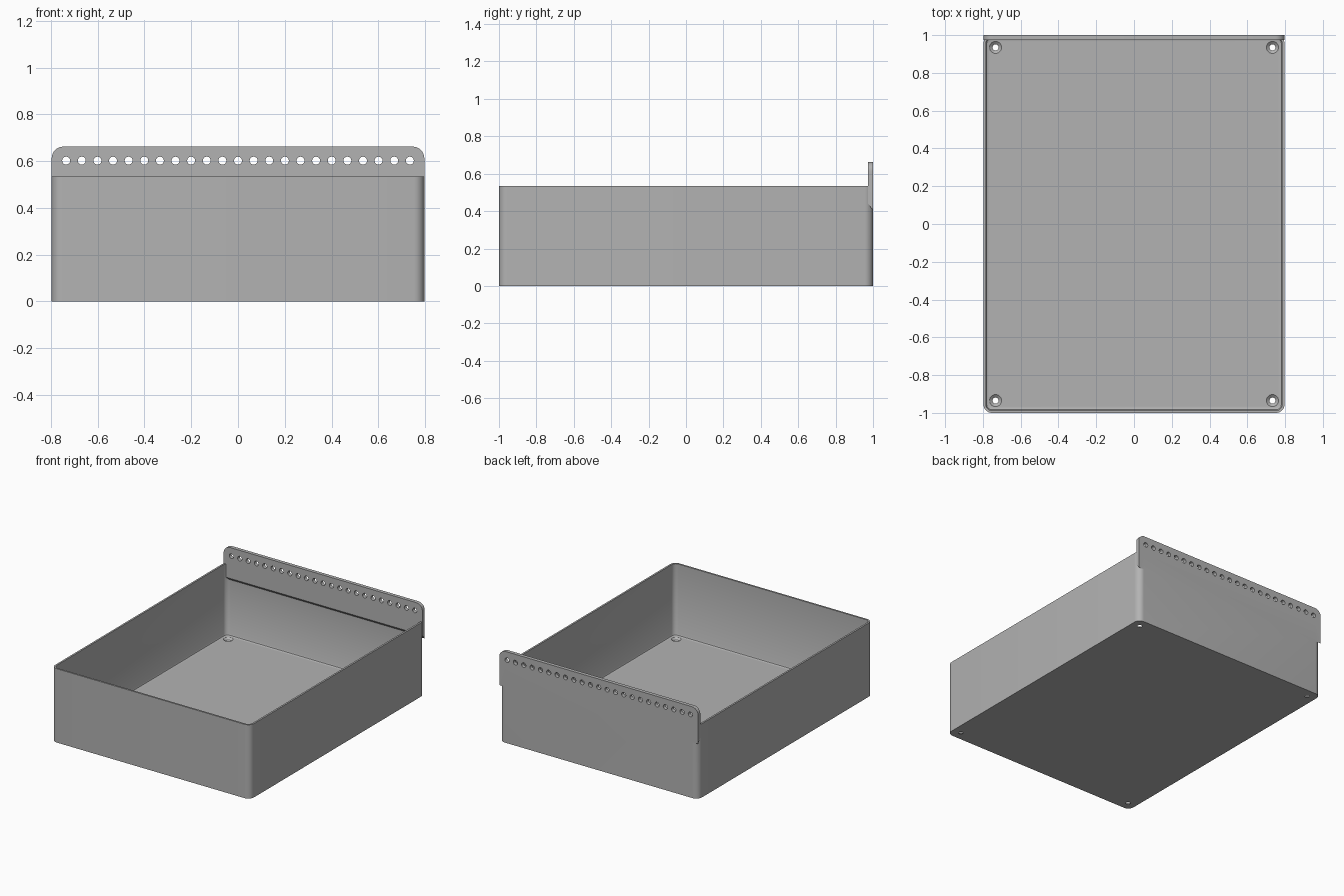
import bpy, bmesh
from math import pi, sin, cos

old = bpy.data.objects.get("Cube")
if old:
    bpy.data.objects.remove(old, do_unlink=True)

HX, HY, H = 0.797, 1.0, 0.535       # half width, half depth, wall height
WALL, FLOOR = 0.013, 0.016
RAIL_Y, RAIL_LOW, RAIL_TOP = 0.974, 0.405, 0.662

grey = bpy.data.materials.new("plain grey")
grey.use_nodes = True
COLOUR = (0.45, 0.45, 0.45, 1)
grey.diffuse_color = COLOUR
grey.node_tree.nodes["Principled BSDF"].inputs["Base Color"].default_value = COLOUR


def arc(cx, cy, r, start, steps=8):
    """Quarter circle, anticlockwise."""
    return [(cx + r * cos(start + pi / 2 * i / steps),
             cy + r * sin(start + pi / 2 * i / steps)) for i in range(steps + 1)]


def rounded_rect(hx, hy, r):
    pts = []
    for k, (sx, sy) in enumerate([(1, 1), (-1, 1), (-1, -1), (1, -1)]):
        pts += arc(sx * (hx - r), sy * (hy - r), r, k * pi / 2)
    return pts


def loft(name, rings):
    """Closed solid through rings of equal point count."""
    bm = bmesh.new()
    loops = [[bm.verts.new(p) for p in ring] for ring in rings]
    n = len(loops[0])
    for a, b in zip(loops, loops[1:]):
        for i in range(n):
            j = (i + 1) % n
            bm.faces.new((a[i], a[j], b[j], b[i]))
    bm.faces.new(loops[0][::-1])
    bm.faces.new(loops[-1])
    bmesh.ops.recalc_face_normals(bm, faces=bm.faces)
    mesh = bpy.data.meshes.new(name)
    bm.to_mesh(mesh)
    bm.free()
    mesh.materials.append(grey)
    obj = bpy.data.objects.new(name, mesh)
    bpy.context.collection.objects.link(obj)
    return obj


def turned(name, centre, profile, along_y=False):
    """Round cutter from (radius, distance) pairs along z or y."""
    cx, cy, cz = centre
    rings = []
    for r, d in profile:
        ring = []
        for i in range(24):
            u, v = r * cos(i * pi / 12), r * sin(i * pi / 12)
            ring.append((cx + u, cy + d, cz + v) if along_y else (cx + u, cy + v, cz + d))
        rings.append(ring)
    return loft(name, rings)


def combine(target, others, operation):
    """Apply a boolean with each helper, then remove the helper."""
    bpy.context.view_layer.objects.active = target
    for other in others:
        other.hide_render = True
        mod = target.modifiers.new("boolean", "BOOLEAN")
        mod.operation, mod.solver, mod.object = operation, "EXACT", other
        bpy.ops.object.modifier_apply(modifier=mod.name)
        bpy.data.objects.remove(other, do_unlink=True)


# Open tray with rounded corners and a small fillet around the floor
levels = [(0, 0), (0, H), (WALL, H), (WALL, FLOOR + 0.012),
          (WALL + 0.004, FLOOR + 0.004), (WALL + 0.012, FLOOR)]
tray = loft("tray", [[(x, y, z) for x, y in rounded_rect(HX - d, HY - d, 0.045 - d)]
                     for d, z in levels])

# Back rail: rounded top corners, underside sloping up towards the inside
outline = [(-HX, RAIL_LOW), (HX, RAIL_LOW)]
outline += arc(HX - 0.05, RAIL_TOP - 0.05, 0.05, 0)
outline += arc(-HX + 0.05, RAIL_TOP - 0.05, 0.05, pi / 2)
inner = [(x, RAIL_Y, z + (0.033 if z == RAIL_LOW else 0)) for x, z in outline]
outer = [(x, HY, z) for x, z in outline]
rail = loft("back_rail", [inner, outer])
combine(tray, [rail], "UNION")

# Row of holes through the rail
combine(tray, [turned("rail_hole", (-0.735 + 1.47 * i / 22, HY, 0.602),
                      [(0.017, -0.06), (0.017, 0.04)], True) for i in range(23)], "DIFFERENCE")

# Countersunk screw holes in the floor corners
combine(tray, [turned("screw_hole", (sx * 0.733, sy * 0.935, 0),
                      [(0.016, -0.02), (0.016, 0.003), (0.032, FLOOR), (0.032, 0.04)])
               for sx in (-1, 1) for sy in (-1, 1)], "DIFFERENCE")

bpy.ops.object.select_all(action="DESELECT")
tray.select_set(True)
bpy.context.view_layer.objects.active = tray
bpy.ops.object.shade_smooth_by_angle(angle=0.52)
